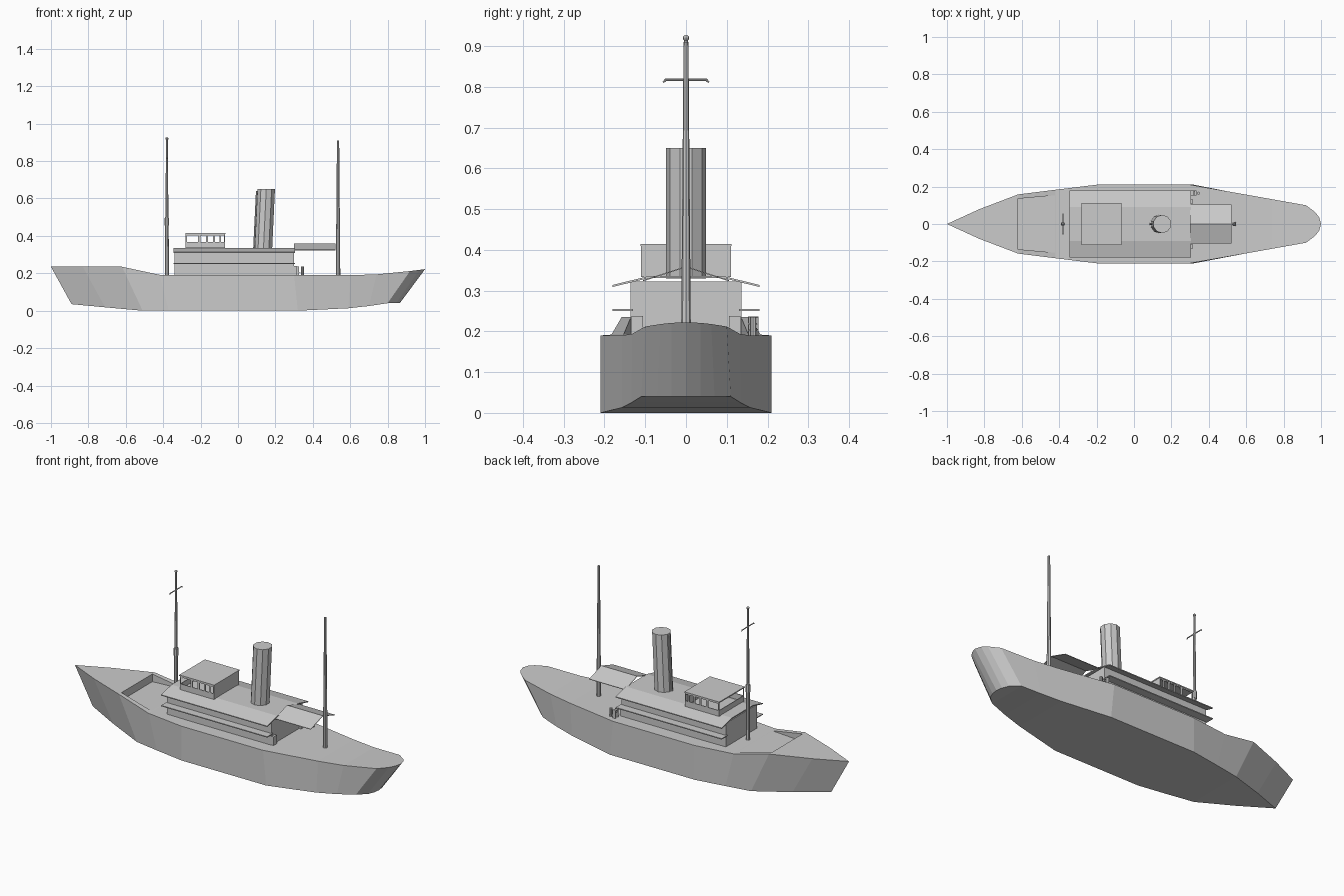
import bpy, bmesh
from mathutils import Vector

cube = bpy.data.objects.get("Cube")
if cube:
    bpy.data.objects.remove(cube, do_unlink=True)

grey = bpy.data.materials.new("light grey")
grey.use_nodes = True
grey.diffuse_color = (0.6, 0.6, 0.6, 1)
grey.node_tree.nodes["Principled BSDF"].inputs["Base Color"].default_value = (0.6, 0.6, 0.6, 1)


def finish(name, bm):
    bmesh.ops.remove_doubles(bm, verts=bm.verts, dist=1e-5)
    bmesh.ops.recalc_face_normals(bm, faces=bm.faces)
    mesh = bpy.data.meshes.new(name)
    bm.to_mesh(mesh)
    bm.free()
    mesh.materials.append(grey)
    obj = bpy.data.objects.new(name, mesh)
    bpy.context.collection.objects.link(obj)
    return obj


def loft(name, rings):
    """Skin a closed solid over rings with equal point counts."""
    bm = bmesh.new()
    loops = [[bm.verts.new(p) for p in ring] for ring in rings]
    for a, b in zip(loops, loops[1:]):
        for i in range(len(a)):
            j = (i + 1) % len(a)
            bm.faces.new((a[i], a[j], b[j], b[i]))
    bm.faces.new(loops[0])
    bm.faces.new(loops[-1])
    bmesh.ops.dissolve_degenerate(bm, dist=1e-5, edges=bm.edges)
    return finish(name, bm)


def box(name, x, y, z):
    """Box from (min, max) pairs."""
    return loft(name, [[(px, y[0], z[0]), (px, y[1], z[0]),
                        (px, y[1], z[1]), (px, y[0], z[1])] for px in x])


def rod(name, start, end, r1, r2, sides=8):
    start, end = Vector(start), Vector(end)
    axis = end - start
    bm = bmesh.new()
    bmesh.ops.create_cone(bm, cap_ends=True, segments=sides, radius1=r1,
                          radius2=r2, depth=axis.length)
    turn = axis.to_track_quat('Z', 'Y').to_matrix().to_4x4()
    bmesh.ops.transform(bm, matrix=turn, verts=bm.verts)
    bmesh.ops.translate(bm, vec=(start + end) / 2, verts=bm.verts)
    return finish(name, bm)


# Hull stations: deck x, half width, z; then bottom x, half width, z
stations = [
    (-1.0, 0.0, 0.235, -0.89, 0.0, 0.035),
    (-0.83, 0.078, 0.235, -0.71, 0.08, 0.018),
    (-0.62, 0.158, 0.235, -0.51, 0.158, 0.0),
    (-0.42, 0.183, 0.192, -0.37, 0.183, 0.0),
    (-0.2, 0.21, 0.19, -0.2, 0.21, 0.0),
    (0.3, 0.21, 0.19, 0.32, 0.21, 0.0),
    (0.6, 0.157, 0.19, 0.59, 0.157, 0.013),
    (0.74, 0.132, 0.194, 0.7, 0.134, 0.025),
    (0.92, 0.1, 0.212, 0.8, 0.11, 0.04),
    (0.97, 0.062, 0.218, 0.845, 0.07, 0.04),
    (0.99, 0.035, 0.221, 0.86, 0.035, 0.04),
    (1.0, 0.0, 0.222, 0.865, 0.0, 0.04),
]
hull = loft("hull", [[(tx, -tw, tz), (tx, tw, tz), (bx, bw, bz), (bx, -bw, bz)]
                     for tx, tw, tz, bx, bw, bz in stations])

# Sunken well between the raised foredeck and the deckhouse
well = loft("well_cutter", [[(x, -w, 0.1925), (x, w, 0.1925), (x, w, 0.3), (x, -w, 0.3)]
                            for x, w in ((-0.62, 0.135), (-0.4, 0.155))])
well.hide_render = True
well.hide_viewport = True
cut = hull.modifiers.new("well", 'BOOLEAN')
cut.operation = 'DIFFERENCE'
cut.object = well

# Deckhouse with side ledges and a cambered roof
box("deckhouse", (-0.34, 0.3), (-0.136, 0.136), (0.188, 0.322))
for side, label in ((1, "left"), (-1, "right")):
    box(label + "_ledge", (-0.345, 0.305), sorted((side * 0.13, side * 0.18)), (0.25, 0.255))
    box(label + "_rear_door", (0.298, 0.312), sorted((side * 0.106, side * 0.134)), (0.19, 0.238))
roof_line = [(-0.18, 0.314), (-0.09, 0.336), (0.09, 0.336), (0.18, 0.314)]
section = roof_line + [(y, z - 0.005) for y, z in reversed(roof_line)]
loft("deckhouse_roof", [[(x, y, z) for y, z in section] for x in (-0.345, 0.305)])

# Gabled awning behind the deckhouse
awning = [(-0.105, 0.326), (0, 0.36), (0.105, 0.326)]
section = awning + [(y, z - 0.003) for y, z in reversed(awning)]
loft("awning", [[(x, y, z) for y, z in section] for x in (0.3, 0.52)])

# Wheelhouse: sill walls, window posts, solid back, open front, thin roof
x0, x1, w, t = -0.28, -0.07, 0.11, 0.004
box("wheelhouse_back", (x1 - t, x1), (-w, w), (0.334, 0.41))
box("wheelhouse_front_sill", (x0, x0 + t), (-w, w), (0.334, 0.366))
box("wheelhouse_roof", (x0 - 0.002, x1 + 0.002), (-w - 0.002, w + 0.002), (0.409, 0.415))
posts = [(x0, x0 + 0.006), (-0.213, -0.201), (-0.17, -0.16), (-0.133, -0.122),
         (-0.1, -0.09), (x1 - 0.005, x1)]
for side, label in ((1, "left"), (-1, "right")):
    wall = sorted((side * w, side * (w - t)))
    box(label + "_wheelhouse_sill", (x0, x1), wall, (0.334, 0.366))
    box(label + "_wheelhouse_header", (x0, x1), wall, (0.403, 0.41))
    for span in posts:
        box(label + "_window_post", span, wall, (0.36, 0.41))

# Raked funnel with a steam pipe on its forward face
bottom, top, r = 0.136, 0.151, 0.049
loop = bmesh.new()
bmesh.ops.create_circle(loop, segments=10, radius=r)
circle = [(v.co.x, v.co.y) for v in loop.verts]
loop.free()
loft("funnel", [[(c + x, y, z) for x, y in circle]
                for c, z in ((bottom, 0.33), (top, 0.65))])
rod("steam_pipe", (bottom - r - 0.001, 0, 0.33), (top - r - 0.001, 0, 0.64), 0.005, 0.005, 6)

# Foremast with topmast, crossarm and ball; plain aft mast
rod("foremast", (-0.38, 0, 0.188), (-0.38, 0, 0.5), 0.011, 0.009)
rod("foremast_collar", (-0.38, 0, 0.455), (-0.38, 0, 0.495), 0.012, 0.012)
rod("topmast", (-0.38, 0, 0.49), (-0.38, 0, 0.92), 0.008, 0.005)
rod("crossarm", (-0.38, -0.052, 0.817), (-0.38, 0.052, 0.817), 0.003, 0.003, 6)
for side in (1, -1):
    rod("crossarm_tip", (-0.38, side * 0.05, 0.817), (-0.38, side * 0.056, 0.811), 0.003, 0.002, 6)
ball = bmesh.new()
bmesh.ops.create_uvsphere(ball, u_segments=8, v_segments=6, radius=0.008)
bmesh.ops.translate(ball, vec=(-0.38, 0, 0.92), verts=ball.verts)
finish("mast_ball", ball)
rod("aft_mast", (0.535, 0, 0.188), (0.535, 0, 0.91), 0.012, 0.006)

# Small steps and bollard at the left rear corner of the deckhouse
for i in range(3):
    box("step", (0.305 + i * 0.008, 0.318 + i * 0.008), (0.152, 0.178),
        (0.233 - i * 0.016, 0.237 - i * 0.016))
for y in (0.152, 0.175):
    box("step_side", (0.308, 0.326), (y, y + 0.003), (0.19, 0.237))
rod("bollard", (0.345, 0.165, 0.188), (0.345, 0.165, 0.235), 0.008, 0.008)
